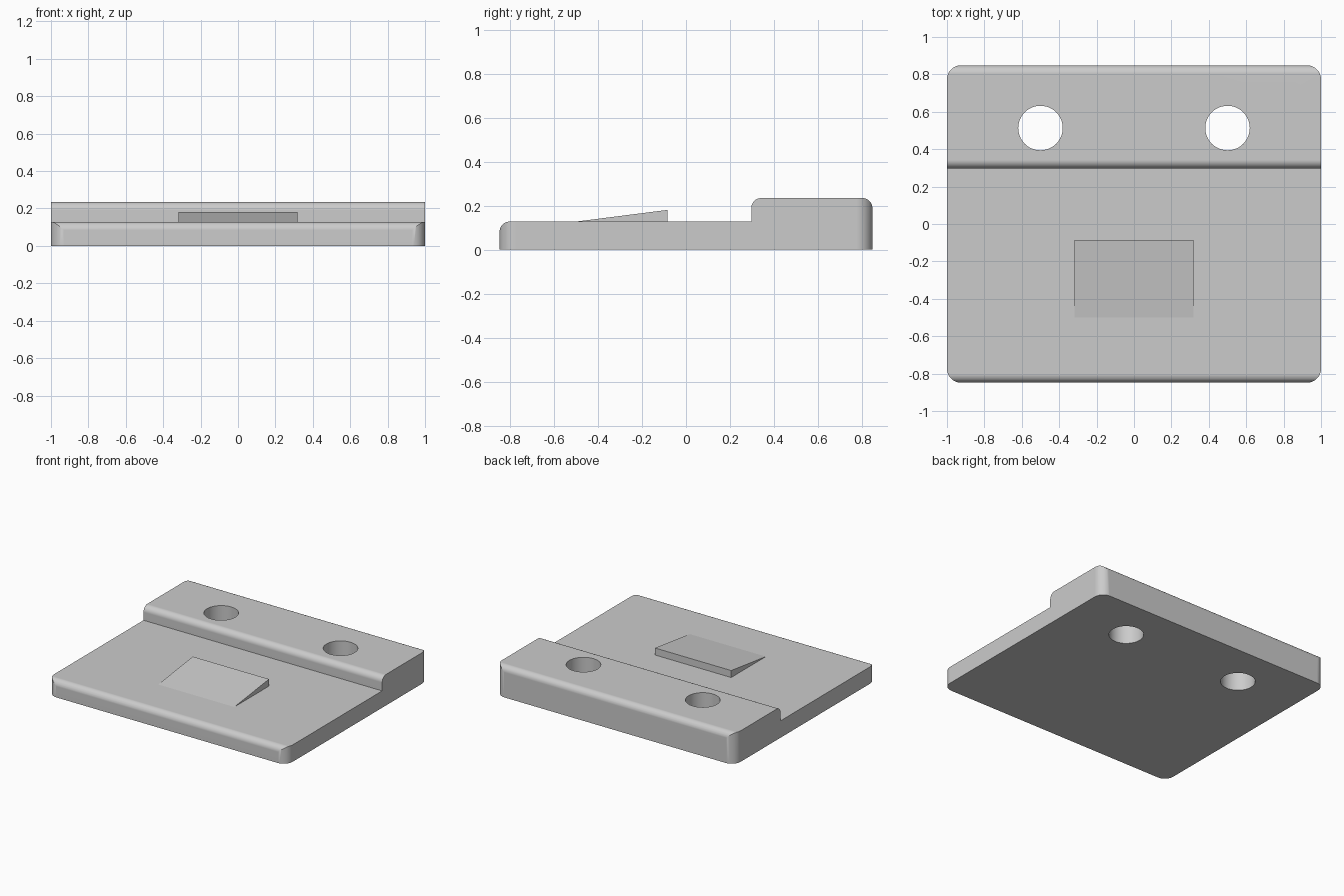
import bpy, bmesh
from math import sin, cos, pi
from mathutils import Matrix, Vector

old = bpy.data.objects.get("Cube")
if old:
    bpy.data.objects.remove(old, do_unlink=True)

grey = bpy.data.materials.new("light grey")
grey.use_nodes = True
colour = (0.6, 0.6, 0.6, 1)
grey.diffuse_color = colour
grey.node_tree.nodes["Principled BSDF"].inputs["Base Color"].default_value = colour


def arc(cx, cy, r, start, steps=8, sweep=pi / 2):
    """Counter-clockwise arc points."""
    return [(cx + r * cos(start + sweep * i / steps),
             cy + r * sin(start + sweep * i / steps)) for i in range(steps + 1)]


def prism(name, outline, low, high, along_x=False):
    """Extrude a 2D outline along z, or a (y, z) outline along x."""
    bm = bmesh.new()
    place = (lambda a, b: (low, a, b)) if along_x else (lambda a, b: (a, b, low))
    face = bm.faces.new([bm.verts.new(place(a, b)) for a, b in outline])
    grown = bmesh.ops.extrude_face_region(bm, geom=[face])["geom"]
    shift = Vector((1, 0, 0) if along_x else (0, 0, 1)) * (high - low)
    bmesh.ops.translate(bm, vec=shift,
                        verts=[v for v in grown if isinstance(v, bmesh.types.BMVert)])
    bmesh.ops.recalc_face_normals(bm, faces=bm.faces)
    mesh = bpy.data.meshes.new(name)
    bm.to_mesh(mesh)
    bm.free()
    mesh.materials.append(grey)
    obj = bpy.data.objects.new(name, mesh)
    bpy.context.collection.objects.link(obj)
    return obj


def activate(obj):
    bpy.ops.object.select_all(action='DESELECT')
    obj.select_set(True)
    bpy.context.view_layer.objects.active = obj


def cut(obj, tool, operation):
    """Apply a boolean and discard its cutter."""
    mod = obj.modifiers.new("cut", 'BOOLEAN')
    mod.object, mod.operation, mod.solver = tool, operation, 'EXACT'
    activate(obj)
    bpy.ops.object.modifier_apply(modifier=mod.name)
    bpy.data.objects.remove(tool, do_unlink=True)


half_depth, step_y = 0.848, 0.297
low_top, high_top = 0.128, 0.235
fillet, corner = 0.045, 0.075

# Stepped plate with filleted upper edges
side = [(-half_depth, 0), (half_depth, 0)]
side += arc(half_depth - fillet, high_top - fillet, fillet, 0)
side += arc(step_y + fillet, high_top - fillet, fillet, pi / 2)
side += [(step_y, low_top)]
side += arc(-half_depth + fillet, low_top - fillet, fillet, pi / 2)
plate = prism("stepped_plate", side, -1.1, 1.1, along_x=True)

# Rounded plan corners
plan = []
for i, (sx, sy) in enumerate([(1, 1), (-1, 1), (-1, -1), (1, -1)]):
    plan += arc(sx * (1 - corner), sy * (half_depth + 0.0005 - corner),
                corner, i * pi / 2)
cut(plate, prism("plan_cutter", plan, -0.1, 0.5), 'INTERSECT')

# Two mounting holes
for sx in (-1, 1):
    circle = arc(sx * 0.5, 0.513, 0.119, 0, 48, 2 * pi)[:-1]
    cut(plate, prism("hole_cutter", circle, -0.1, 0.5), 'DIFFERENCE')

# Sloping catch on the lower deck
wedge = [(-0.5, low_top), (-0.5, low_top - 0.02),
         (-0.085, low_top - 0.02), (-0.085, 0.181)]
catch = prism("catch_wedge", wedge, -0.319, 0.319, along_x=True)

# Smooth fillets and bores, crisp flat faces
activate(plate)
bpy.ops.object.shade_smooth_by_angle(angle=pi / 6)
weighted = plate.modifiers.new("flat_normals", 'WEIGHTED_NORMAL')
weighted.keep_sharp = True
